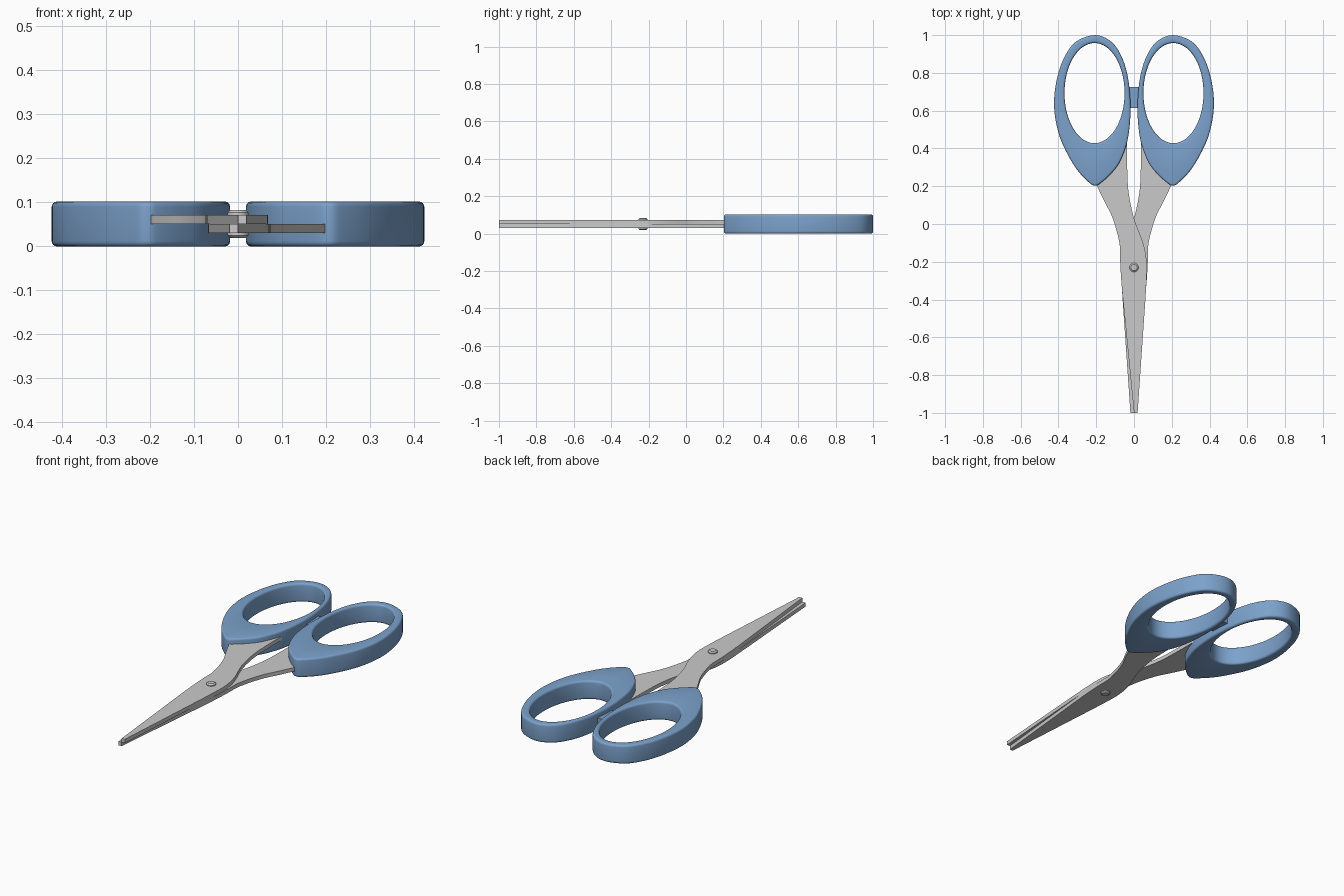
import bpy, bmesh, math
from mathutils import Vector

if "Cube" in bpy.data.objects:
    bpy.data.objects.remove(bpy.data.objects["Cube"])

H = 0.102            # full thickness of the handles
BEVEL = 0.012


def material(name, rgb):
    m = bpy.data.materials.new(name)
    m.diffuse_color = (*rgb, 1)
    m.use_nodes = True
    m.node_tree.nodes["Principled BSDF"].inputs["Base Color"].default_value = m.diffuse_color
    return m


blue = material("blue_plastic", (0.2, 0.36, 0.6))
steel = material("steel", (0.59, 0.59, 0.59))


def spline(points, steps, closed=False):
    """Catmull-Rom samples through 2D points."""
    p = [Vector(q) for q in points]
    n = len(p)
    get = (lambda i: p[i % n]) if closed else (lambda i: p[max(0, min(n - 1, i))])
    out = []
    for i in range(n if closed else n - 1):
        a, b, c, d = get(i - 1), get(i), get(i + 1), get(i + 2)
        for k in range(steps):
            t = k / steps
            out.append(0.5 * (2 * b + (c - a) * t + (2 * a - 5 * b + 4 * c - d) * t ** 2
                              + (3 * b - a - 3 * c + d) * t ** 3))
    if not closed:
        out.append(p[-1])
    return out


def make(name, verts, faces, mat, angle=35):
    mesh = bpy.data.meshes.new(name)
    mesh.from_pydata([tuple(v) for v in verts], [], faces)
    bm = bmesh.new()
    bm.from_mesh(mesh)
    bmesh.ops.recalc_face_normals(bm, faces=bm.faces)
    bm.to_mesh(mesh)
    bm.free()
    mesh.materials.append(mat)
    ob = bpy.data.objects.new(name, mesh)
    bpy.context.collection.objects.link(ob)
    bpy.ops.object.select_all(action='DESELECT')
    ob.select_set(True)
    bpy.context.view_layer.objects.active = ob
    bpy.ops.object.shade_smooth_by_angle(angle=math.radians(angle))
    return ob


# Finger loop: teardrop outside, elliptical hole, rounded rims
OUTER = [(0.206, 0.203), (0.235, 0.217), (0.30, 0.285), (0.36, 0.385), (0.402, 0.49),
         (0.423, 0.62), (0.412, 0.75), (0.375, 0.87), (0.31, 0.963), (0.206, 1.0),
         (0.12, 0.965), (0.065, 0.885), (0.033, 0.78), (0.019, 0.65), (0.022, 0.53),
         (0.04, 0.42), (0.08, 0.32), (0.13, 0.258), (0.18, 0.214)]
CENTRE, RX, RY = Vector((0.209, 0.693)), 0.159, 0.265


def handle(name, side):
    outer = spline(OUTER, 5, closed=True)
    arc = [(BEVEL * (1 - math.sin(a)), BEVEL * (1 - math.cos(a)))
           for a in (math.pi / 2 * k / 4 for k in range(5))]
    verts = []
    for p in outer:
        d = p - CENTRE
        t = math.atan2(d.y / RY, d.x / RX)
        q = CENTRE + Vector((RX * math.cos(t), RY * math.sin(t)))
        w = (q - p).length
        u = (q - p) / w
        # wall section: (distance inward, height)
        half = [(i, z) for i, z in arc[::-1]]
        sec = ([(i, H - z) for i, z in half] + [(w - i, H - z) for i, z in arc]
               + [(w - i, z) for i, z in half] + [(i, z) for i, z in arc])
        # arc runs from rim to wall, so order the four corners around the section
        mid = (w / 2, H / 2)
        sec.sort(key=lambda s: math.atan2((s[1] - mid[1]) / H, (s[0] - mid[0]) / w))
        for i, z in sec:
            v = p + u * i
            verts.append((side * v.x, v.y, z))
    n, m = len(outer), 20
    faces = [(a * m + b, a * m + (b + 1) % m,
              (a + 1) % n * m + (b + 1) % m, (a + 1) % n * m + b)
             for a in range(n) for b in range(m)]
    return make(name, verts, faces, blue, 50)


# Blade: shank tucked in the handle, crossing at the pivot, blunt tip
BACK = [(-0.037, 0.435), (-0.036, 0.30), (-0.029, 0.17), (0.0, 0.03), (0.045, -0.09),
        (0.066, -0.19), (0.065, -0.32), (0.045, -0.62), (0.019, -1.0)]
EDGE = [(0.0, -1.0), (-0.035, -0.64), (-0.064, -0.34), (-0.073, -0.2), (-0.077, -0.1),
        (-0.113, 0.03), (-0.157, 0.12), (-0.198, 0.205)]


def blade(name, side, z0, z1):
    pts = spline(BACK, 4) + spline(EDGE, 4) + [Vector((-0.2, 0.25)), Vector((-0.10, 0.41))]
    n = len(pts)
    verts = [(side * p.x, p.y, z) for z in (z0, z1) for p in pts]
    faces = [tuple(range(n)), tuple(range(n, 2 * n))]
    faces += [(i, (i + 1) % n, n + (i + 1) % n, n + i) for i in range(n)]
    return make(name, verts, faces, steel, 30)


handle("left_handle", -1)
handle("right_handle", 1)
blade("upper_blade", 1, H / 2, 0.072)
blade("lower_blade", -1, 0.03, H / 2)

# Pivot rivet with chamfered heads
N = 32
rings = [(0.017, 0.019), (0.024, 0.025), (0.024, H - 0.025), (0.017, H - 0.019)]
verts = [(r * math.cos(math.tau * i / N), -0.23 + r * math.sin(math.tau * i / N), z)
         for r, z in rings for i in range(N)]
faces = [(k * N + i, k * N + (i + 1) % N, (k + 1) * N + (i + 1) % N, (k + 1) * N + i)
         for k in range(3) for i in range(N)]
faces += [tuple(range(N)), tuple(range(3 * N, 4 * N))]
make("pivot_rivet", verts, faces, steel, 30)

# Small stop block between the finger loops
verts = [(x, y, z) for x in (-0.028, 0.028) for y in (0.615, 0.725) for z in (0.03, 0.072)]
faces = [(0, 1, 3, 2), (4, 5, 7, 6), (0, 1, 5, 4), (2, 3, 7, 6), (0, 2, 6, 4), (1, 3, 7, 5)]
make("handle_stop", verts, faces, blue, 30)
